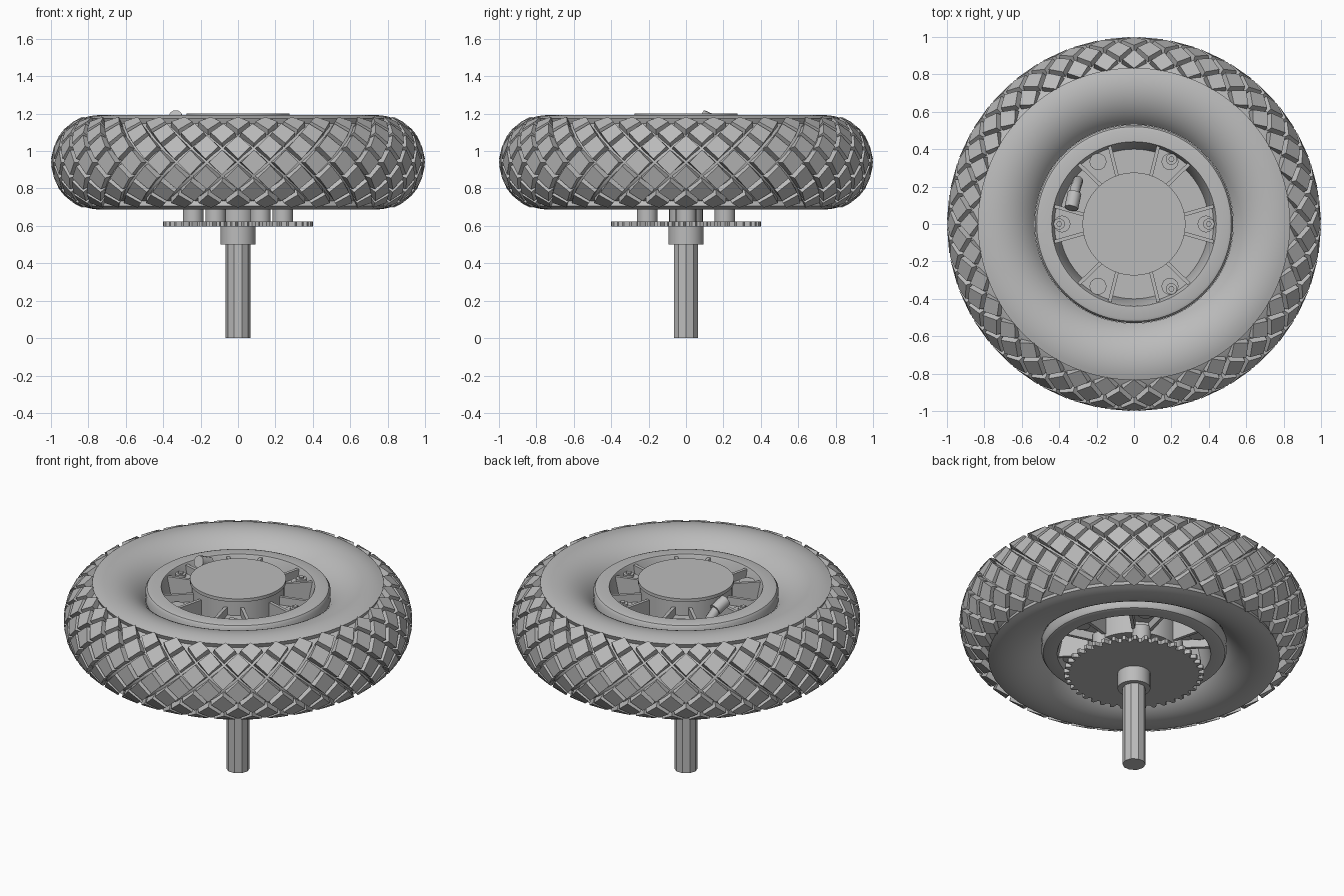
import bpy, bmesh, math
from math import sin, cos, pi, radians

cube = bpy.data.objects.get("Cube")
if cube:
    bpy.data.objects.remove(cube)

grey = bpy.data.materials.new("plain grey")
grey.use_nodes = True
grey.diffuse_color = (0.5, 0.5, 0.5, 1)
grey.node_tree.nodes["Principled BSDF"].inputs["Base Color"].default_value = grey.diffuse_color

MID = 0.94       # height of the wheel's middle plane
CORE = 0.74      # radius of the tyre's core circle


def finish(name, bm, smooth=None):
    bmesh.ops.recalc_face_normals(bm, faces=bm.faces)
    mesh = bpy.data.meshes.new(name)
    bm.to_mesh(mesh)
    bm.free()
    mesh.materials.append(grey)
    obj = bpy.data.objects.new(name, mesh)
    bpy.context.collection.objects.link(obj)
    if smooth:
        bpy.ops.object.select_all(action='DESELECT')
        obj.select_set(True)
        bpy.context.view_layer.objects.active = obj
        bpy.ops.object.shade_smooth_by_angle(angle=radians(smooth))
    return obj


def lathe(name, profile, segments=96):
    """Revolve a closed (radius, height) loop about the z axis."""
    bm = bmesh.new()
    rings = [[bm.verts.new((r * cos(2 * pi * i / segments), r * sin(2 * pi * i / segments), z))
              for r, z in profile] for i in range(segments)]
    n = len(profile)
    for i in range(segments):
        a, b = rings[i], rings[(i + 1) % segments]
        for j in range(n):
            k = (j + 1) % n
            bm.faces.new((a[j], b[j], b[k], a[k]))
    return finish(name, bm, 35)


def add_prism(bm, outline, z0, z1):
    low = [bm.verts.new((x, y, z0)) for x, y in outline]
    high = [bm.verts.new((x, y, z1)) for x, y in outline]
    n = len(outline)
    bm.faces.new(low)
    bm.faces.new(high)
    for i in range(n):
        j = (i + 1) % n
        bm.faces.new((low[i], low[j], high[j], high[i]))


def circle(r, n, x=0, y=0):
    return [(x + r * cos(2 * pi * i / n), y + r * sin(2 * pi * i / n)) for i in range(n)]


def turn(points, angle):
    c, s = cos(angle), sin(angle)
    return [(x * c - y * s, x * s + y * c) for x, y in points]


def cylinder(name, r, z0, z1, n=48, x=0, y=0, smooth=35):
    bm = bmesh.new()
    add_prism(bm, circle(r, n, x, y), z0, z1)
    return finish(name, bm, smooth)


# Tyre carcass: sunken tread band between two raised sidewalls
def section(phi, a):
    return CORE + a * cos(phi), MID + a * sin(phi)


band = [section(radians(d), 0.224) for d in range(-68, 69, 8)]
wall = [section(radians(d), 0.252) for d in range(68, 147, 6)]
lower_wall = [(r, 2 * MID - z) for r, z in reversed(wall)]
lathe("tyre", band + wall + lower_wall, 128)


# Tread: staggered rows of tapered diamond blocks
def on_tyre(theta, phi, a):
    r, z = section(phi, a)
    return r * cos(theta), r * sin(theta), z


bm = bmesh.new()
count, rows = 36, 7
step = 2 * pi / count
rise = radians(19)
limit = radians(69)
for row in range(rows):
    phi = (row - rows // 2) * rise
    for i in range(count):
        theta = (i + 0.5 * (row % 2)) * step
        loops = []
        for size, a in ((0.94, 0.21), (0.78, 0.26)):
            loop = []
            for u, v in ((1, 0), (0, 1), (-1, 0), (0, -1)):
                p = phi + v * size * rise
                p = max(-limit, min(limit, p))
                loop.append(bm.verts.new(on_tyre(theta + u * size * step / 2, p, a)))
            loops.append(loop)
        base, top = loops
        bm.faces.new(top)
        for j in range(4):
            k = (j + 1) % 4
            bm.faces.new((base[j], base[k], top[k], top[j]))
finish("tread_blocks", bm)

# Rim: two flanges joined by a tapering barrel
half = [(0.40, 0.02), (0.435, 0.20), (0.44, 0.21), (0.505, 0.21), (0.52, 0.205),
        (0.53, 0.19), (0.53, 0.12), (0.46, 0.10), (0.43, 0.02)]
lathe("rim", [(r, MID + h) for r, h in half] + [(r, MID - h) for r, h in reversed(half)])
cylinder("rim_web", 0.41, MID - 0.02, MID + 0.02)

# Hub with its flat top cap
cylinder("hub", 0.265, 0.72, 1.18, 64)
cylinder("hub_cap", 0.275, 1.18, 1.2, 64)

# Spokes: flared wedge, raised side ribs and a bolt boss on both faces
spokes, bosses = bmesh.new(), bmesh.new()
for i in range(6):
    angle = i * pi / 3
    wedge = [(0.25, -0.035), (0.425, -0.085), (0.425, 0.085), (0.25, 0.035)]
    add_prism(spokes, turn(wedge, angle), MID - 0.15, MID + 0.15)
    for side in (-1, 1):
        rib = [(0.25, 0.035), (0.425, 0.085), (0.425, 0.105), (0.25, 0.055)]
        add_prism(spokes, turn([(x, side * y) for x, y in rib], angle), MID - 0.2, MID + 0.2)
    add_prism(bosses, turn(circle(0.045, 20, 0.385), angle), MID - 0.17, MID + 0.17)
finish("spokes", spokes)
finish("bolt_bosses", bosses, 35)

# Bolts with hexagonal heads
bolts = bmesh.new()
for deg in (0, 60, 180, 300):
    add_prism(bolts, turn(circle(0.03, 16, 0.4), radians(deg)), MID, MID + 0.185)
    add_prism(bolts, turn(circle(0.016, 6, 0.4), radians(deg)), MID, MID + 0.195)
finish("bolts", bolts)

# Bent valve stem with a fatter cap
for name, r, path in (
        ("valve_stem", 0.028, ((-0.3, 0.23, 1.0), (-0.31, 0.2, 1.11), (-0.325, 0.14, 1.165))),
        ("valve_cap", 0.037, ((-0.318, 0.165, 1.15), (-0.335, 0.085, 1.185)))):
    curve = bpy.data.curves.new(name, 'CURVE')
    curve.dimensions = '3D'
    curve.bevel_depth = r
    curve.bevel_resolution = 3
    curve.use_fill_caps = True
    spline = curve.splines.new('POLY')
    spline.points.add(len(path) - 1)
    for point, co in zip(spline.points, path):
        point.co = (*co, 1)
    curve.materials.append(grey)
    bpy.context.collection.objects.link(bpy.data.objects.new(name, curve))

# Sprocket and the six spacers that hold it
teeth = 40
outline = []
for i in range(teeth):
    for t, r in ((0, 0.37), (0.3, 0.37), (0.5, 0.4), (0.8, 0.4)):
        outline.append((r * cos(2 * pi * (i + t) / teeth), r * sin(2 * pi * (i + t) / teeth)))
bm = bmesh.new()
add_prism(bm, outline, 0.597, 0.623)
finish("sprocket", bm)

bm = bmesh.new()
for i in range(6):
    add_prism(bm, turn(circle(0.055, 24, 0.24), i * pi / 3), 0.61, 0.76)
finish("sprocket_spacers", bm, 35)

# Axle, collar and inner sleeve
cylinder("axle", 0.0665, 0, 0.6, 10, smooth=None)
cylinder("axle_collar", 0.094, 0.5, 0.6, 32)
cylinder("inner_sleeve", 0.09, 0.6, 0.75, 32)
